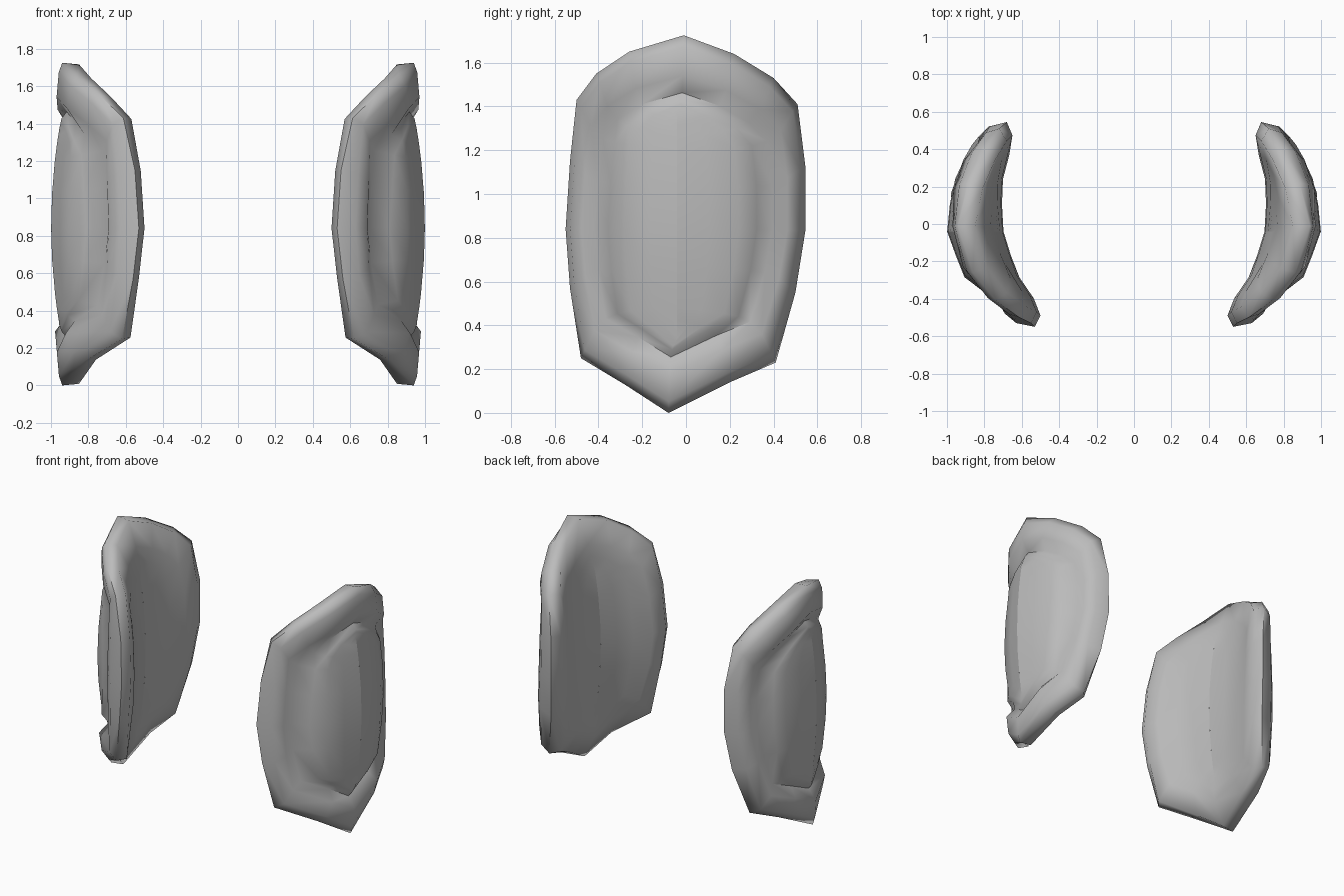
import bpy, bmesh, math

if "Cube" in bpy.data.objects:
    bpy.data.objects.remove(bpy.data.objects["Cube"])

CY, CZ = -0.04, 0.85  # centre of the shield outline

# Rim outline: y, z, x of the inner edge
OUTLINE = [
    (-0.01, 1.725, 0.85), (-0.26, 1.65, 0.785), (-0.41, 1.55, 0.68), (-0.50, 1.43, 0.57),
    (-0.53, 1.15, 0.52), (-0.55, 0.84, 0.50), (-0.53, 0.57, 0.53), (-0.48, 0.25, 0.575),
    (-0.28, 0.13, 0.76), (-0.08, 0.00, 0.85), (0.20, 0.14, 0.81), (0.41, 0.23, 0.74),
    (0.50, 0.55, 0.68), (0.545, 0.83, 0.65), (0.545, 1.13, 0.65), (0.51, 1.41, 0.68),
    (0.40, 1.53, 0.74), (0.22, 1.64, 0.81)]
PANEL = [(-0.50, 0.62), (-0.44, 0.68), (-0.30, 0.90), (-0.05, 1.0),
         (0.20, 0.975), (0.33, 0.915), (0.45, 0.80), (0.50, 0.74)]
INSIDE = [(-0.50, 0.47), (-0.45, 0.50), (-0.26, 0.63), (0.0, 0.71), (0.25, 0.70), (0.50, 0.63)]


def interp(table, y):
    for (a, xa), (b, xb) in zip(table, table[1:]):
        if y <= b:
            return xa + (xb - xa) * max(0, (y - a) / (b - a))
    return table[-1][1]


def panel(y, z):
    return interp(PANEL, y) - 0.16 * (z - CZ) ** 2


def inside(y, z):
    return interp(INSIDE, y) + 0.17 * (z - CZ) ** 2


def scaled(sy, sz):
    return [(CY + (y - CY) * sy, CZ + (z - CZ) * sz) for y, z, _ in OUTLINE]


def surface_ring(func, sy, sz, lift=0.0):
    return [(func(y, z) + lift, y, z) for y, z in scaled(sy, sz)]


# Outer side of the rim: edge, rounded shoulder and crest
edge = [(x + 0.03 + 0.06 * min(1, abs(z - CZ) / 0.85) ** 4, y, z) for y, z, x in OUTLINE]
crest = surface_ring(panel, 0.86, 0.79, 0.05)
shoulder = [(e[0] + (c[0] - e[0]) * 0.62, y, z)
            for e, c, (y, z) in zip(edge, crest, scaled(0.96, 0.94))]
inner_edge = [(x, y, z) for (y, z), (_, _, x) in zip(scaled(0.88, 0.99), OUTLINE)]

# Rings run from the middle of the inside, round the rim, to the ridge outside
rings = [
    surface_ring(inside, 0.0, 0.6),
    surface_ring(inside, 0.25, 0.65),
    surface_ring(inside, 0.48, 0.71),
    surface_ring(inside, 0.70, 0.80),
    inner_edge, edge, shoulder, crest,
    surface_ring(panel, 0.74, 0.70, -0.02),
    surface_ring(panel, 0.62, 0.66),
    surface_ring(panel, 0.48, 0.64),
    surface_ring(panel, 0.25, 0.62),
    surface_ring(panel, 0.0, 0.6)]

bm = bmesh.new()
loops = [[bm.verts.new(p) for p in r] for r in rings]
n = len(OUTLINE)
for a, b in zip(loops, loops[1:]):
    for i in range(n):
        j = (i + 1) % n
        bm.faces.new((a[i], a[j], b[j], b[i]))
bmesh.ops.remove_doubles(bm, verts=bm.verts, dist=0.001)
bmesh.ops.recalc_face_normals(bm, faces=bm.faces)
mesh = bpy.data.meshes.new("side_shields")
bm.to_mesh(mesh)
bm.free()

grey = bpy.data.materials.new("mid_grey")
grey.diffuse_color = (0.5, 0.5, 0.5, 1)
grey.use_nodes = True
grey.node_tree.nodes["Principled BSDF"].inputs["Base Color"].default_value = grey.diffuse_color
mesh.materials.append(grey)

# Curved shield, mirrored to the other side
shield = bpy.data.objects.new("side_shields", mesh)
bpy.context.collection.objects.link(shield)
bpy.context.view_layer.objects.active = shield
shield.select_set(True)
bpy.ops.object.shade_smooth_by_angle(angle=math.radians(70))
mirror = shield.modifiers.new("mirror", 'MIRROR')
mirror.use_axis = (True, False, False)
